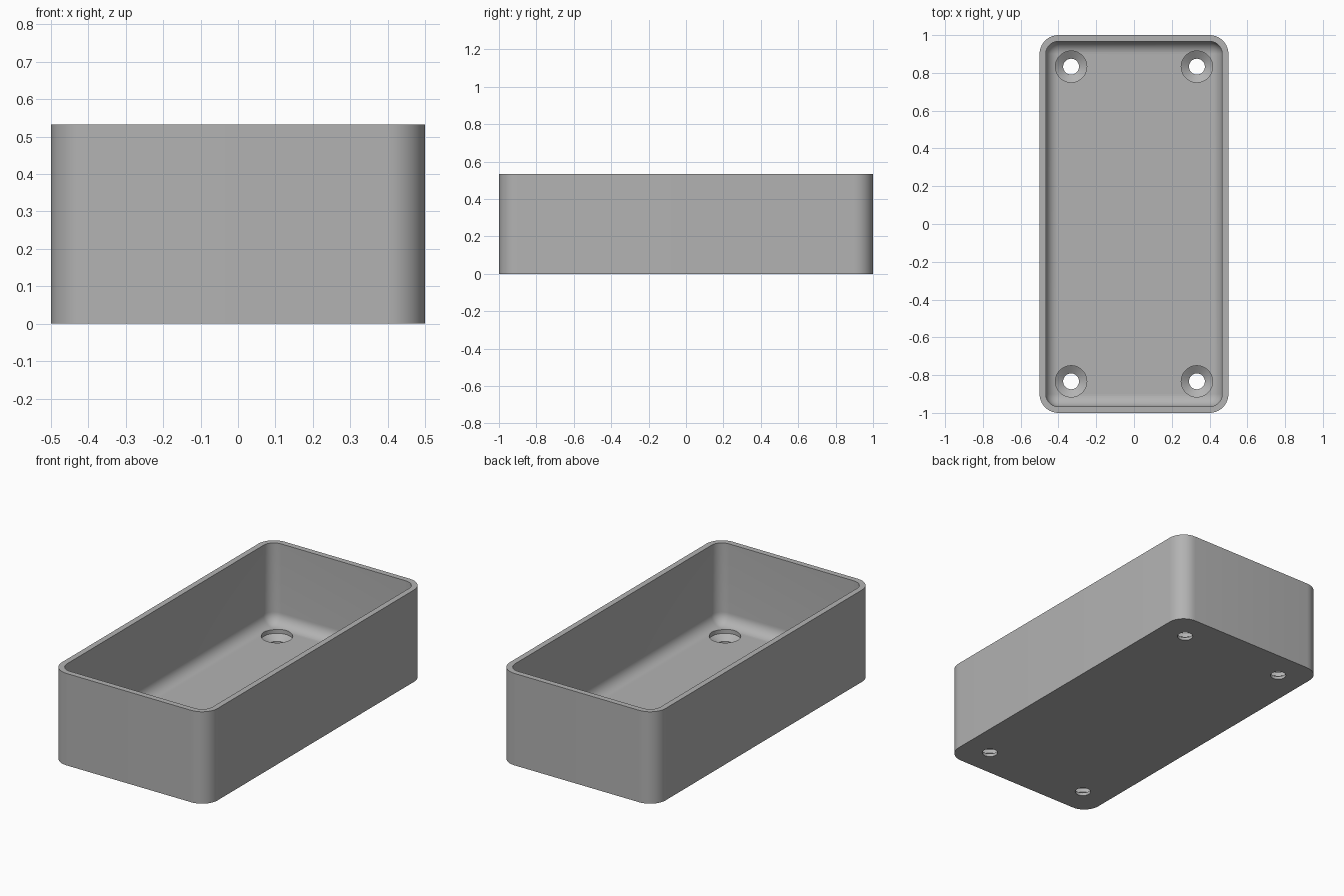
import bpy
import bmesh
from math import sin, cos, pi, radians

if "Cube" in bpy.data.objects:
    bpy.data.objects.remove(bpy.data.objects["Cube"], do_unlink=True)

HALF_X, HALF_Y, HEIGHT = 0.5, 1.0, 0.533
WALL, FLOOR = 0.033, 0.067
CORNER, FILLET = 0.1, 0.066
STEPS = 10

grey = bpy.data.materials.new("plain grey")
grey.use_nodes = True
grey.diffuse_color = (0.45, 0.45, 0.45, 1)
grey.node_tree.nodes["Principled BSDF"].inputs["Base Color"].default_value = (0.45, 0.45, 0.45, 1)


def loft(name, rings):
    """Skin a stack of closed rings and cap both ends."""
    bm = bmesh.new()
    loops = [[bm.verts.new(p) for p in ring] for ring in rings]
    for low, high in zip(loops, loops[1:]):
        for i in range(len(low)):
            j = (i + 1) % len(low)
            bm.faces.new((low[i], low[j], high[j], high[i]))
    bm.faces.new(loops[0][::-1])
    bm.faces.new(loops[-1])
    bmesh.ops.recalc_face_normals(bm, faces=bm.faces)
    mesh = bpy.data.meshes.new(name)
    bm.to_mesh(mesh)
    bm.free()
    mesh.materials.append(grey)
    obj = bpy.data.objects.new(name, mesh)
    bpy.context.collection.objects.link(obj)
    return obj


def rounded_rect(inset, z):
    """Rounded rectangle, offset inward with concentric corners."""
    r = CORNER - inset
    ring = []
    for quarter, (sx, sy) in enumerate(((1, 1), (-1, 1), (-1, -1), (1, -1))):
        for k in range(STEPS + 1):
            a = (quarter + k / STEPS) * pi / 2
            ring.append((sx * (HALF_X - CORNER) + r * cos(a),
                         sy * (HALF_Y - CORNER) + r * sin(a), z))
    return ring


def circle(x, y, r, z, sides=48):
    return [(x + r * cos(2 * pi * i / sides), y + r * sin(2 * pi * i / sides), z)
            for i in range(sides)]


# Open tray: outside wall, rim, inside wall, rounded inner foot, floor
rings = [rounded_rect(0, 0), rounded_rect(0, HEIGHT), rounded_rect(WALL, HEIGHT)]
for k in range(STEPS + 1):
    a = k / STEPS * pi / 2
    rings.append(rounded_rect(WALL + FILLET * (1 - cos(a)), FLOOR + FILLET * (1 - sin(a))))
tray = loft("tray", rings)

# Four countersunk screw holes through the floor
profile = ((0.042, -0.05), (0.042, 0.018), (0.083, 0.045), (0.083, 0.2))
for x in (-0.333, 0.333):
    for y in (-0.833, 0.833):
        cutter = loft("hole_cutter", [circle(x, y, r, z) for r, z in profile])
        cutter.hide_render = True
        cut = tray.modifiers.new("screw_hole", "BOOLEAN")
        cut.operation = "DIFFERENCE"
        cut.solver = "EXACT"
        cut.object = cutter
        bpy.context.view_layer.objects.active = tray
        bpy.ops.object.modifier_apply(modifier=cut.name)
        bpy.data.objects.remove(cutter, do_unlink=True)

# Smooth the rounded parts, keep the edges crisp
bpy.ops.object.select_all(action="DESELECT")
tray.select_set(True)
bpy.context.view_layer.objects.active = tray
bpy.ops.object.shade_smooth_by_angle(angle=radians(30))
